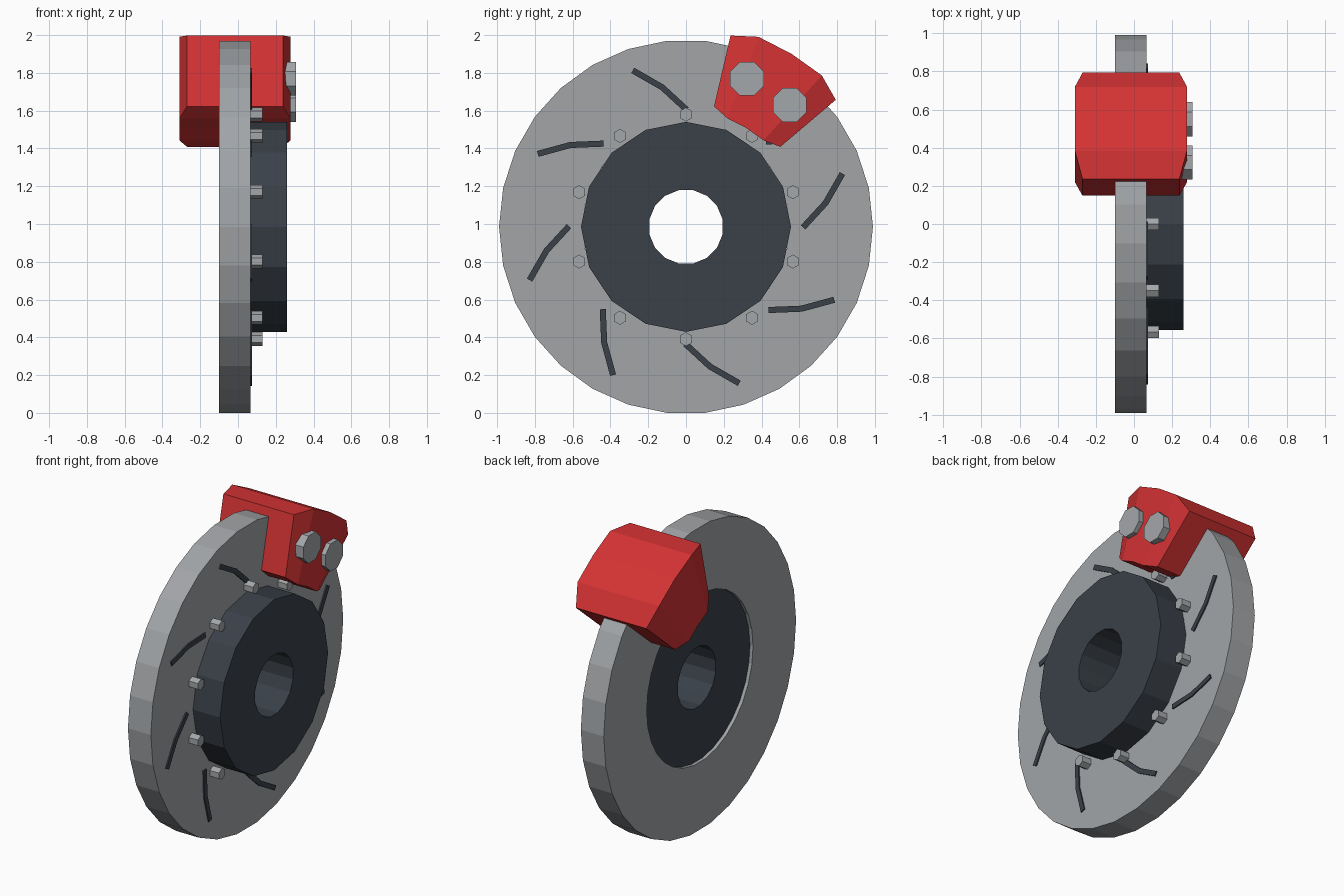
import bpy, bmesh
from math import sin, cos, radians, hypot

if "Cube" in bpy.data.objects:
    bpy.data.objects.remove(bpy.data.objects["Cube"])

CZ = 0.985  # wheel axis height


def material(name, col):
    m = bpy.data.materials.new(name)
    m.diffuse_color = (*col, 1)
    m.use_nodes = True
    m.node_tree.nodes["Principled BSDF"].inputs["Base Color"].default_value = m.diffuse_color
    return m


GREY = material("brushed steel", (0.36, 0.375, 0.39))
BOLT = material("bolt steel", (0.37, 0.385, 0.40))
DARK = material("dark hub", (0.042, 0.052, 0.066))
RED = material("caliper red", (0.66, 0.032, 0.034))


def polar(x, r, deg):
    """Point at clock angle deg (0 = up, towards +y) round the axle."""
    a = radians(deg)
    return (x, r * sin(a), CZ + r * cos(a))


def finish(bm, name, mat):
    bmesh.ops.recalc_face_normals(bm, faces=bm.faces)
    me = bpy.data.meshes.new(name)
    bm.to_mesh(me)
    bm.free()
    me.materials.append(mat)
    ob = bpy.data.objects.new(name, me)
    bpy.context.collection.objects.link(ob)
    return ob


def loft(bm, rings, closed=False):
    """Skin equal-length rings of points; cap the ends or close the loop."""
    vs = [[bm.verts.new(p) for p in ring] for ring in rings]
    n = len(vs[0])
    pairs = list(zip(vs, vs[1:])) + ([(vs[-1], vs[0])] if closed else [])
    for a, b in pairs:
        for i in range(n):
            j = (i + 1) % n
            bm.faces.new((a[i], a[j], b[j], b[i]))
    if not closed:
        bm.faces.new(vs[0])
        bm.faces.new(vs[-1])


def tube(name, mat, x0, x1, r_out, r_in, sides, phase=0, phase_in=0):
    def ring(x, r, ph):
        return [polar(x, r, ph + 360 * i / sides) for i in range(sides)]
    bm = bmesh.new()
    loft(bm, [ring(x0, r_out, phase), ring(x1, r_out, phase),
              ring(x1, r_in, phase_in), ring(x0, r_in, phase_in)], closed=True)
    return finish(bm, name, mat)


def bolt(name, x0, x1, r, sides, dist, deg, phase=0):
    _, cy, cz = polar(0, dist, deg)
    bm = bmesh.new()
    angs = [radians(phase + 360 * i / sides) for i in range(sides)]
    loft(bm, [[(x, cy + r * sin(a), cz + r * cos(a)) for a in angs] for x in (x0, x1)])
    return finish(bm, name, BOLT)


# Brake disc and hub
tube("brake_disc", GREY, -0.10, 0.065, 0.99, 0.547, 30, 6, 6)
tube("hub", DARK, -0.078, 0.26, 0.556, 0.198, 16, 0, 11.25)

# Ring of small bolts round the hub
for i in range(10):
    bolt(f"hub_bolt_{i}", 0.05, 0.13, 0.037, 6, 0.595, 36 * i)

# Curved vent slots as thin plates on the disc face
for i in range(8):
    path = [polar(0, r, a + 45 * i)[1:] for r, a in ((0.875, -18.8), (0.75, -9.7), (0.62, 0.3))]
    rings = []
    for k, (y, z) in enumerate(path):
        p, q = path[max(k - 1, 0)], path[min(k + 1, 2)]
        d = hypot(q[0] - p[0], q[1] - p[1])
        ny, nz = -(q[1] - p[1]) / d * 0.016, (q[0] - p[0]) / d * 0.016
        rings.append([(0.064, y + ny, z + nz), (0.073, y + ny, z + nz),
                      (0.073, y - ny, z - nz), (0.064, y - ny, z - nz)])
    bm = bmesh.new()
    loft(bm, rings)
    finish(bm, f"vent_slot_{i}", DARK)

# Caliper: arc-shaped block with tapered ends, straddling the disc
bm = bmesh.new()
rings = []
for off, r_in, r_out, inset in ((-18.3, 0.655, 1.04, 0.04), (-10.5, 0.615, 1.077, 0),
                                (0, 0.613, 1.073, 0),
                                (10.5, 0.615, 1.077, 0), (18.3, 0.655, 1.04, 0.04)):
    a, x0, x1 = 31.4 + off, -0.31 + inset, 0.278 - inset
    rings.append([polar(x0, r_in, a), polar(x1, r_in, a),
                  polar(x1, r_out, a), polar(x0, r_out, a)])
loft(bm, rings)
finish(bm, "caliper", RED)

# Two large caliper bolts
for i, deg in enumerate((22.4, 40.4)):
    bolt(f"caliper_bolt_{i}", 0.25, 0.308, 0.097, 8, 0.848, deg, 22.5)
